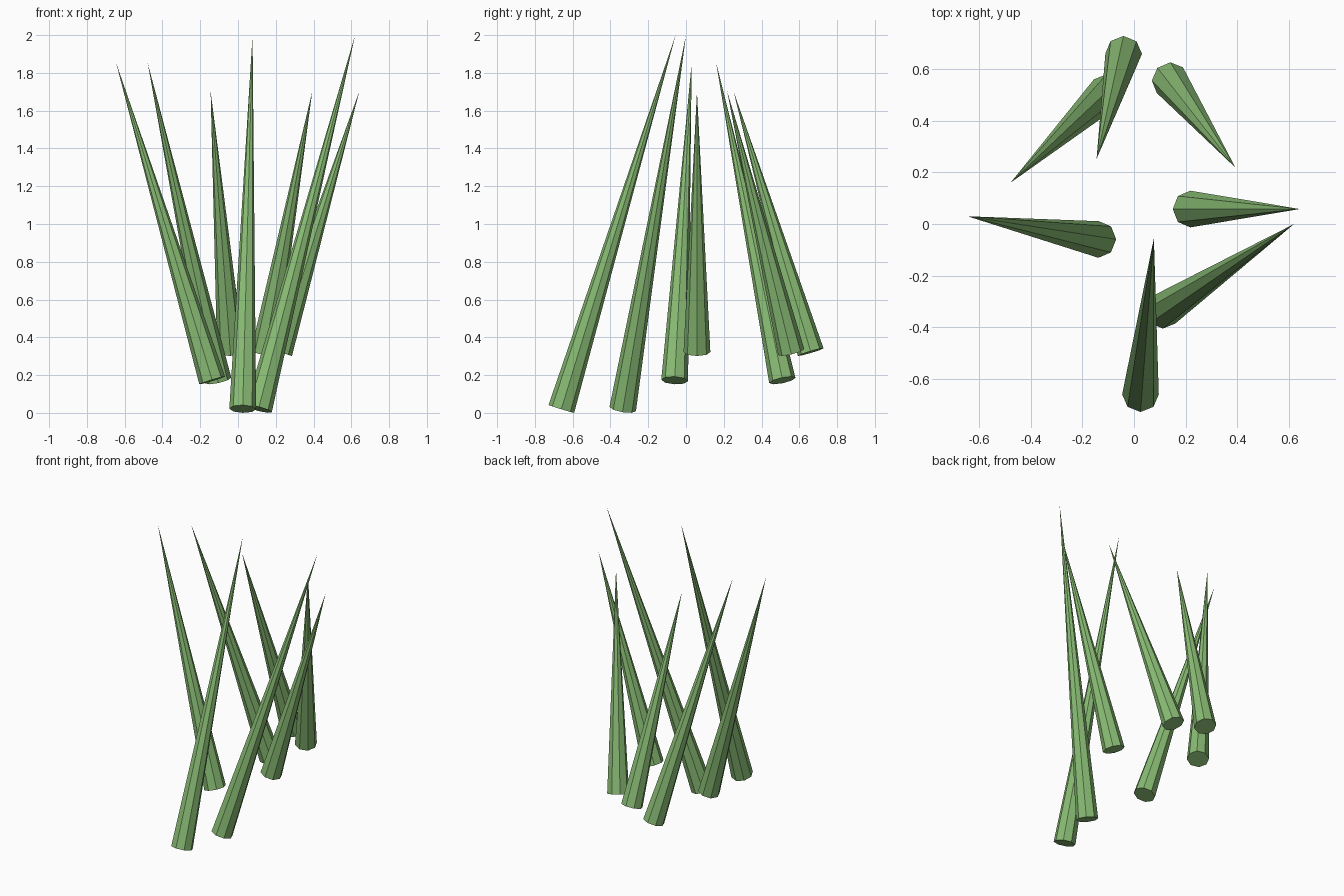
import bpy
import bmesh
from mathutils import Vector, Matrix

if "Cube" in bpy.data.objects:
    bpy.data.objects.remove(bpy.data.objects["Cube"])

green = bpy.data.materials.new("leaf_green")
green.diffuse_color = (0.25, 0.50, 0.175, 1)
green.use_nodes = True
green.node_tree.nodes["Principled BSDF"].inputs["Base Color"].default_value = green.diffuse_color

RADIUS = 0.071


def blade(name, base, tip):
    """Eight-sided spike from the centre of its base to its tip."""
    base, tip = Vector(base), Vector(tip)
    axis = tip - base
    bm = bmesh.new()
    bmesh.ops.create_cone(bm, cap_ends=True, segments=8, radius1=RADIUS,
                          radius2=0.0, depth=axis.length)
    bmesh.ops.remove_doubles(bm, verts=bm.verts, dist=1e-5)
    # Lean the spike along its axis, without twisting it
    turn = Vector((0, 0, 1)).rotation_difference(axis).to_matrix().to_4x4()
    bm.transform(Matrix.Translation((base + tip) / 2) @ turn)
    mesh = bpy.data.meshes.new(name)
    bm.to_mesh(mesh)
    bm.free()
    mesh.materials.append(green)
    bpy.context.collection.objects.link(bpy.data.objects.new(name, mesh))


# Tall blades
blade("tall_blade_front", (0.025, -0.66, 0.021), (0.077, -0.055, 2.0))
blade("tall_blade_right", (0.11, -0.335, 0.021), (0.62, 0.0, 2.0))

# Middle blades
blade("middle_blade_left", (-0.137, -0.06, 0.172), (-0.645, 0.03, 1.852))
blade("middle_blade_back", (-0.105, 0.51, 0.172), (-0.478, 0.16, 1.852))

# Short blades
blade("short_blade_back", (-0.04, 0.66, 0.322), (-0.145, 0.252, 1.702))
blade("short_blade_back_right", (0.139, 0.557, 0.322), (0.393, 0.218, 1.702))
blade("short_blade_right", (0.218, 0.058, 0.322), (0.642, 0.058, 1.702))
